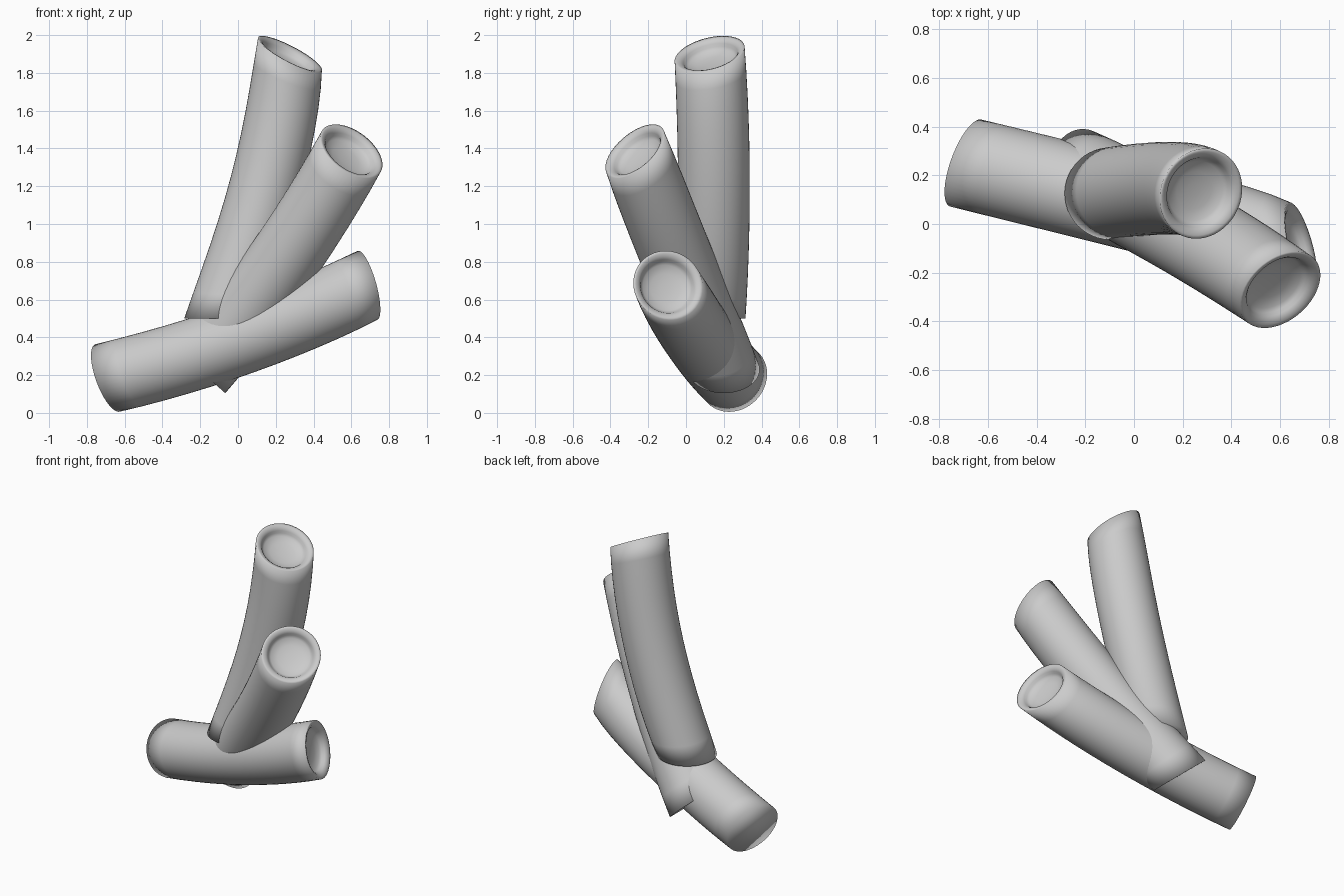
import bpy, bmesh, math
from mathutils import Vector

if "Cube" in bpy.data.objects:
    bpy.data.objects.remove(bpy.data.objects["Cube"])

R, SIDES, STEPS = 0.19, 48, 12

grey = bpy.data.materials.new("light grey")
grey.diffuse_color = (0.6, 0.6, 0.6, 1)
grey.use_nodes = True
grey.node_tree.nodes["Principled BSDF"].inputs["Base Color"].default_value = grey.diffuse_color


def ring(bm, centre, normal, radius):
    """Circle of vertices around a centre, facing along normal."""
    ref = Vector((0.3, 1, 0.1))
    u = (ref - normal * ref.dot(normal)).normalized()
    v = normal.cross(u)
    angles = [2 * math.pi * i / SIDES for i in range(SIDES)]
    return [bm.verts.new(centre + (u * math.cos(a) + v * math.sin(a)) * radius)
            for a in angles]


def tube(name, start, bend, end, n_start, n_end):
    """Bent tube with a flat base and a rounded lip around a dished tip."""
    p0, p1, p2 = Vector(start), Vector(bend), Vector(end)
    n0, n1 = Vector(n_start).normalized(), Vector(n_end).normalized()
    bm = bmesh.new()
    rings = []
    # body
    for i in range(STEPS + 1):
        t = i / STEPS
        c = p0 * (1 - t) ** 2 + p1 * 2 * t * (1 - t) + p2 * t * t
        tangent = ((p1 - p0) * (1 - t) + (p2 - p1) * t).normalized()
        # end rings are cut at a slant, middle rings follow the path
        w = abs(2 * t - 1) ** 2
        n = (tangent * (1 - w) + (n0 if t < 0.5 else n1) * w).normalized()
        rings.append(ring(bm, c, n, R))
    # lip and dish
    for radius, depth in ((0.176, 0.001), (0.16, 0.007), (0.147, 0.02),
                          (0.14, 0.036), (0.125, 0.05), (0.08, 0.062), (0.03, 0.067)):
        rings.append(ring(bm, p2 - n1 * depth, n1, radius))
    for a, b in zip(rings, rings[1:]):
        for i in range(SIDES):
            j = (i + 1) % SIDES
            bm.faces.new((a[i], a[j], b[j], b[i]))
    bm.faces.new(rings[0][::-1])
    bm.faces.new(rings[-1])
    for f in bm.faces:
        f.smooth = True
    mesh = bpy.data.meshes.new(name)
    bm.to_mesh(mesh)
    bm.free()
    mesh.materials.append(grey)
    bpy.context.collection.objects.link(bpy.data.objects.new(name, mesh))


tube("low_tube", (-0.69, 0.25, 0.185), (0.05, 0.07, 0.36), (0.685, -0.095, 0.675),
     (0.89, -0.33, 0.33), (0.93, 0.25, 0.26))
tube("middle_tube", (-0.21, 0.2, 0.23), (0.255, -0.03, 0.76), (0.6, -0.27, 1.385),
     (0.66, 0, 0.75), (0.5, -0.57, 0.67))
tube("tall_tube", (-0.095, 0.125, 0.5), (0.2, 0.17, 1.2), (0.275, 0.125, 1.9),
     (0, 0, 1), (0.45, -0.22, 0.86))
